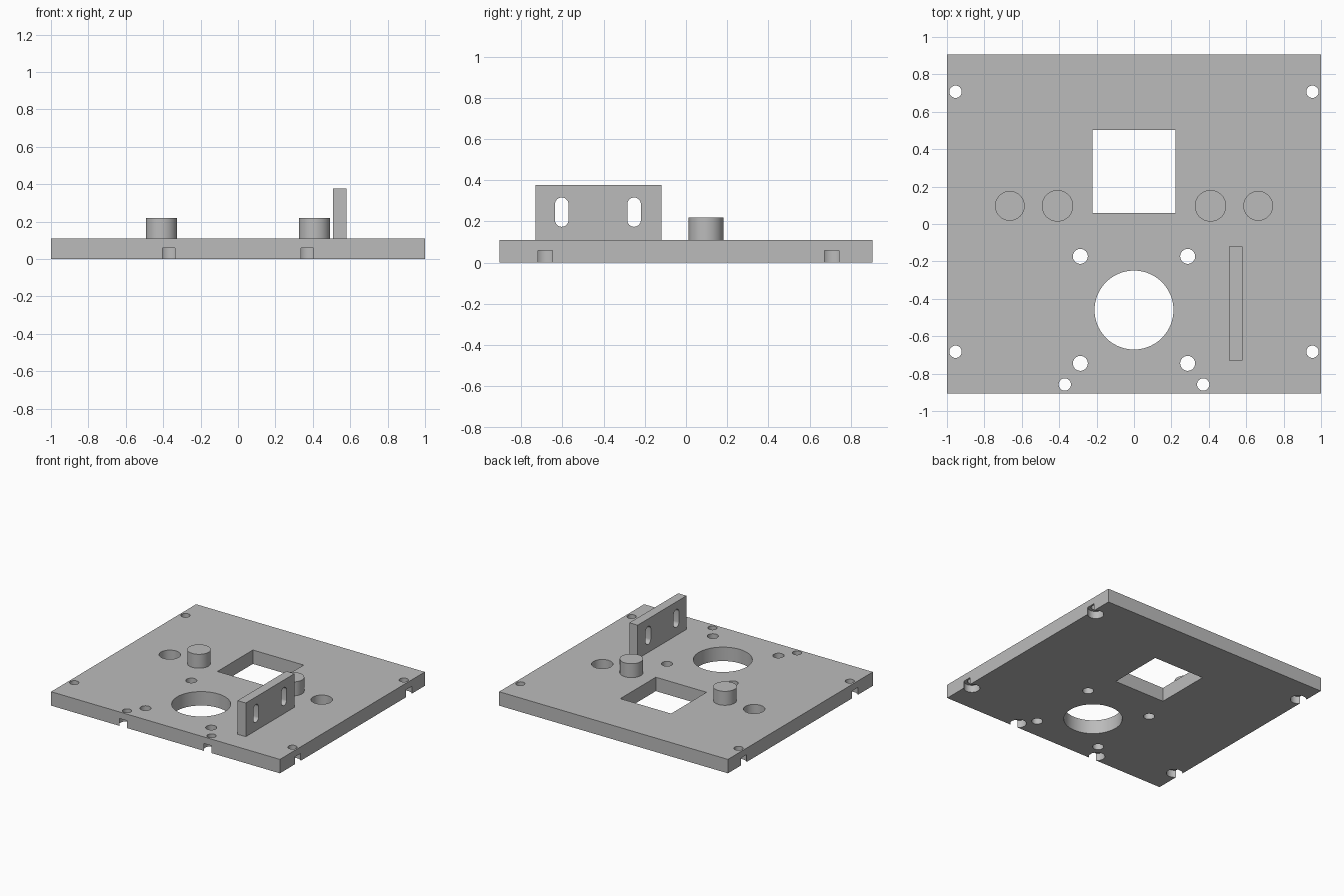
import bpy
import math

if "Cube" in bpy.data.objects:
    bpy.data.objects.remove(bpy.data.objects["Cube"], do_unlink=True)

grey = bpy.data.materials.new("plain grey")
grey.use_nodes = True
grey.diffuse_color = (0.5, 0.5, 0.5, 1)
grey.node_tree.nodes["Principled BSDF"].inputs["Base Color"].default_value = (0.5, 0.5, 0.5, 1)

TOP = 0.11       # plate thickness
LOW, HIGH = -0.1, 0.3   # span of through cutters


def box(name, x, y, z):
    """Box from (min, max) pairs."""
    bpy.ops.mesh.primitive_cube_add(size=1, location=[sum(p) / 2 for p in (x, y, z)])
    ob = bpy.context.object
    ob.name = name
    ob.scale = [p[1] - p[0] for p in (x, y, z)]
    bpy.ops.object.transform_apply(location=False, rotation=False)
    ob.data.materials.append(grey)
    return ob


def cylinder(name, x, y, r, z0, z1, sides=48):
    bpy.ops.mesh.primitive_cylinder_add(vertices=sides, radius=r, depth=z1 - z0,
                                        location=(x, y, (z0 + z1) / 2))
    ob = bpy.context.object
    ob.name = name
    ob.data.materials.append(grey)
    return ob


def cut(target, cutter):
    bpy.context.view_layer.objects.active = target
    mod = target.modifiers.new("cut", "BOOLEAN")
    mod.operation = "DIFFERENCE"
    mod.solver = "EXACT"
    mod.object = cutter
    bpy.ops.object.modifier_apply(modifier=mod.name)
    bpy.data.objects.remove(cutter, do_unlink=True)


def smooth(ob):
    bpy.ops.object.select_all(action="DESELECT")
    ob.select_set(True)
    bpy.context.view_layer.objects.active = ob
    bpy.ops.object.shade_smooth_by_angle(angle=math.radians(30))


# Base plate with the square window and the large round opening
plate = box("base_plate", (-1, 1), (-0.905, 0.905), (0, TOP))
cut(plate, box("window_cutter", (-0.222, 0.222), (0.06, 0.503), (LOW, HIGH)))
cut(plate, cylinder("opening_cutter", 0, -0.46, 0.211, LOW, HIGH, 96))

for side in (-1, 1):
    # Four holes around the round opening
    for y in (-0.173, -0.745):
        cut(plate, cylinder("hole_cutter", side * 0.287, y, 0.04, LOW, HIGH))
    # Edge screw holes, counterbored below so they break through the rim
    for x, y in ((0.954, 0.707), (0.954, -0.683), (0.37, -0.858)):
        cut(plate, cylinder("screw_cutter", side * x, y, 0.033, LOW, HIGH))
        cut(plate, cylinder("counterbore_cutter", side * x, y, 0.058, LOW, 0.058))
    # Blind socket beside each peg
    cut(plate, cylinder("socket_cutter", side * 0.664, 0.097, 0.077, 0.03, HIGH))
smooth(plate)

# Round pegs
for side, label in ((-1, "right"), (1, "left")):
    smooth(cylinder(label + "_peg", side * 0.409, 0.097, 0.084, TOP, 0.22, 64))

# Upright bracket with two rounded slots
bracket = box("upright_bracket", (0.507, 0.579), (-0.73, -0.12), (TOP, 0.376))
for y in (-0.603, -0.252):
    # Stretch a sideways cylinder into a slot shape
    slot = cylinder("slot_cutter", 0, 0, 0.033, -0.2, 0.2)
    for v in slot.data.vertices:
        a, b, c = v.co
        v.co = (c, b, a + math.copysign(0.038, a) if abs(a) > 1e-5 else 0.038)
    # Swapping axes mirrors the mesh, so restore outward faces
    slot.data.flip_normals()
    slot.location = (0.543, y, 0.245)
    cut(bracket, slot)
smooth(bracket)
